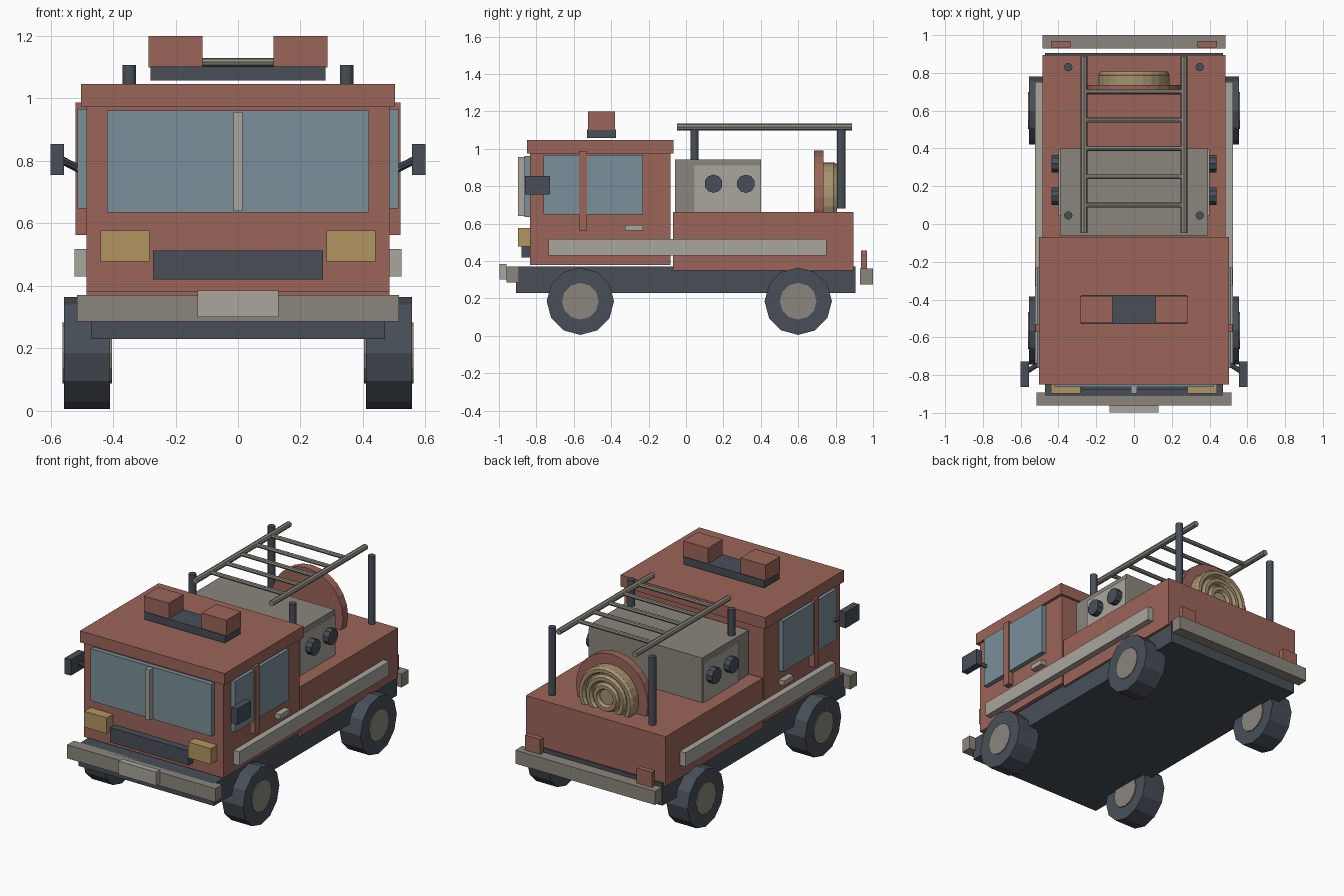
import bpy, math
from mathutils import Vector

if "Cube" in bpy.data.objects:
    bpy.data.objects.remove(bpy.data.objects["Cube"])


def mat(name, r, g, b):
    m = bpy.data.materials.new(name)
    m.diffuse_color = (r, g, b, 1)
    m.use_nodes = True
    m.node_tree.nodes["Principled BSDF"].inputs["Base Color"].default_value = m.diffuse_color
    return m


RED = mat("red_paint", .33, .13, .10)
DARK = mat("dark_rubber", .065, .078, .098)
GLASS = mat("glass", .195, .275, .32)
GREY = mat("grey_metal", .26, .24, .205)
LIGHT = mat("light_metal", .40, .38, .34)
YELLOW = mat("lamp_yellow", .45, .30, .12)
TAN = mat("hose_tan", .38, .29, .16)


def finish(name, m):
    o = bpy.context.object
    o.name = name
    o.data.materials.append(m)
    return o


def box(name, x, y, z, m):
    """Box from (min, max) ranges."""
    bpy.ops.mesh.primitive_cube_add(size=1)
    o = finish(name, m)
    o.location = [(r[0] + r[1]) / 2 for r in (x, y, z)]
    o.scale = [r[1] - r[0] for r in (x, y, z)]
    return o


def mid_box(name, hx, y, z, m):
    return box(name, (-hx, hx), y, z, m)


def pair_box(name, x, y, z, m):
    """Same box on both sides."""
    box(name + "_right", x, y, z, m)
    box(name + "_left", (-x[1], -x[0]), y, z, m)


def rod(name, a, b, r, m, n=12):
    """Cylinder between two points."""
    a, b = Vector(a), Vector(b)
    bpy.ops.mesh.primitive_cylinder_add(vertices=n, radius=r, depth=(b - a).length,
                                        location=(a + b) / 2)
    o = finish(name, m)
    o.rotation_euler = (b - a).to_track_quat('Z', 'Y').to_euler()
    return o


def pair_rod(name, a, b, r, m, n=12):
    for s, side in ((1, "_right"), (-1, "_left")):
        rod(name + side, (s * a[0], a[1], a[2]), (s * b[0], b[1], b[2]), r, m, n)


# chassis and bumpers
mid_box("chassis", .47, (-.91, .905), (.23, .37), DARK)
mid_box("front_bumper", .515, (-.96, -.893), (.285, .37), GREY)
mid_box("number_plate", .13, (-.998, -.96), (.30, .385), LIGHT)
mid_box("rear_bumper", .485, (.93, 1.0), (.275, .36), GREY)
pair_box("tail_light", (.335, .44), (.935, .968), (.35, .455), RED)

# wheels
for y, end in ((-.565, "front"), (.60, "rear")):
    pair_rod(end + "_wheel", (.41, y, .185), (.557, y, .185), .18, DARK)
    pair_rod(end + "_hub", (.403, y, .185), (.562, y, .185), .098, GREY)

# cab
mid_box("cab", .485, (-.835, -.083), (.38, .98), RED)
mid_box("cab_roof", .503, (-.85, -.068), (.975, 1.047), RED)
mid_box("windscreen", .42, (-.863, -.83), (.635, .962), GLASS)
mid_box("windscreen_divider", .015, (-.897, -.86), (.64, .957), LIGHT)
mid_box("grille", .272, (-.88, -.83), (.42, .513), DARK)
pair_box("headlight", (.283, .44), (-.898, -.83), (.478, .577), YELLOW)
pair_box("side_window", (.48, .514), (-.762, -.23), (.648, .967), GLASS)
pair_box("door_pillar", (.48, .521), (-.573, -.53), (.563, .987), RED)
pair_box("door_handle", (.48, .521), (-.325, -.23), (.562, .593), LIGHT)
pair_box("mirror", (.557, .60), (-.862, -.727), (.755, .855), DARK)
pair_rod("mirror_arm", (.485, -.73, .762), (.575, -.785, .808), .013, DARK, 8)

# roof light bar
mid_box("light_bar_base", .28, (-.53, -.375), (1.057, 1.103), DARK)
pair_box("roof_lamp", (.113, .287), (-.525, -.38), (1.10, 1.20), RED)
rod("light_bar_tube_fill", (-.113, -.452, 1.10), (.113, -.452, 1.10), .004, DARK, 6)

# rear body
mid_box("rear_body", .485, (-.07, .895), (.35, .663), RED)
pair_box("side_strip", (.475, .524), (-.735, .752), (.43, .518), LIGHT)

# pump box with panels and dials
mid_box("pump_box", .392, (-.06, .40), (.655, .943), GREY)
pair_box("pump_panel", (.38, .40), (.045, .398), (.66, .912), LIGHT)
for i, y in enumerate((.147, .32)):
    pair_rod("pump_dial_%d" % (i + 1), (.39, y, .813), (.438, y, .813), .049, DARK, 10)

# ladder on posts
for y, end in ((.045, "front"), (.83, "rear")):
    pair_rod(end + "_ladder_post", (.348, y, .68), (.348, y, 1.107), .022, DARK)
pair_rod("ladder_rail", (.265, -.047, 1.117), (.265, .887, 1.117), .018, GREY, 8)
for i in range(5):
    y = .10 + .15 * i
    rod("ladder_rung_%d" % (i + 1), (-.265, y, 1.117), (.265, y, 1.117), .013, GREY, 8)

# hose reel
RZ = .74
rod("reel_disc", (0, .685, RZ), (0, .735, RZ), .25, RED, 24)
rod("reel_drum", (0, .73, RZ), (0, .785, RZ), .187, TAN, 24)
for i, r in enumerate((.168, .118, .068)):
    bpy.ops.mesh.primitive_torus_add(location=(0, .788, RZ), rotation=(math.pi / 2, 0, 0),
                                     major_radius=r, minor_radius=.021,
                                     major_segments=24, minor_segments=6)
    finish("hose_coil_%d" % (i + 1), TAN)
